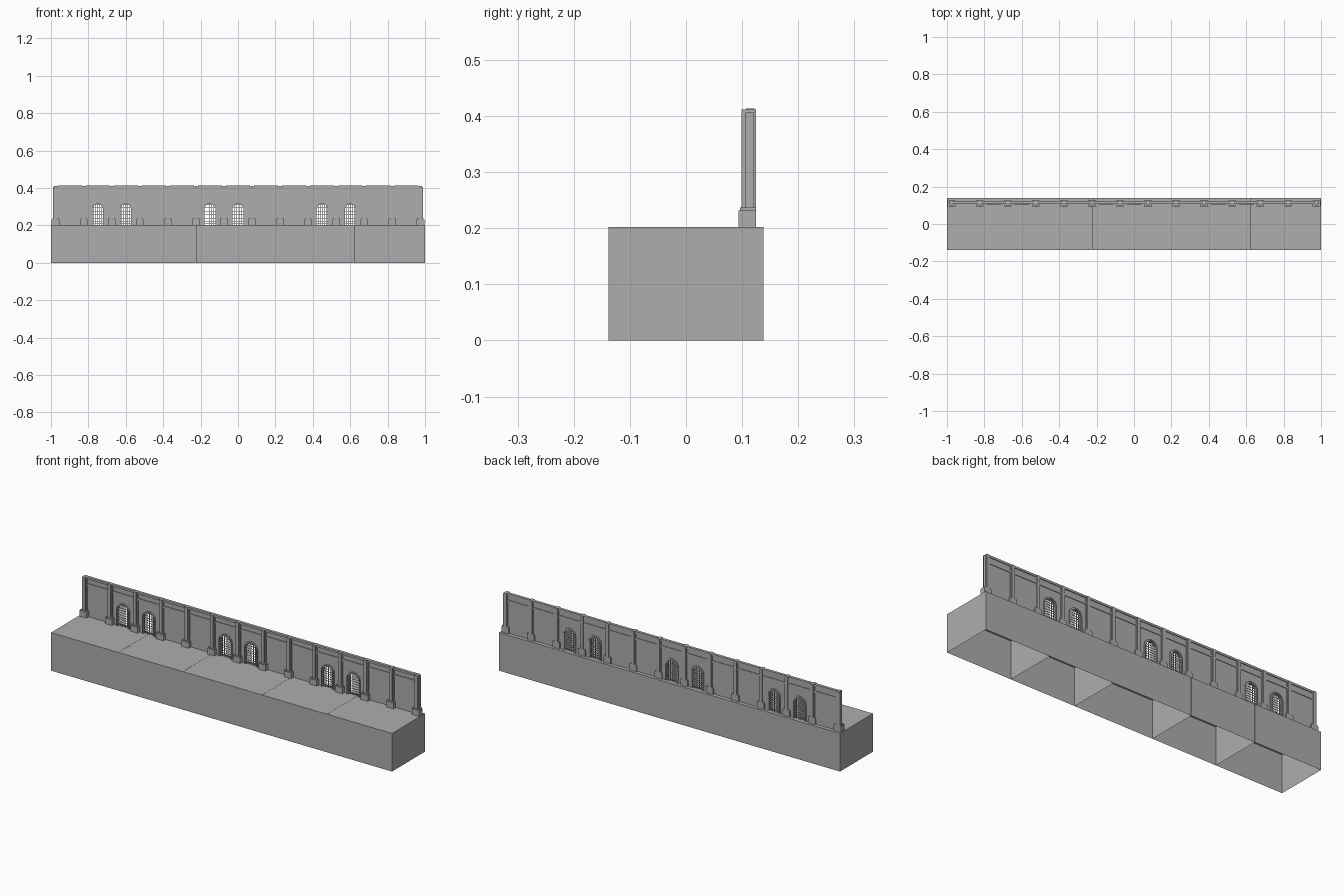
import bpy, bmesh, math

if "Cube" in bpy.data.objects:
    bpy.data.objects.remove(bpy.data.objects["Cube"])

# Dark grey stone
stone = bpy.data.materials.new("dark_stone")
stone.diffuse_color = (0.42, 0.42, 0.42, 1)
stone.use_nodes = True
stone.node_tree.nodes["Principled BSDF"].inputs["Base Color"].default_value = stone.diffuse_color

def make(name, bm):
    bmesh.ops.recalc_face_normals(bm, faces=bm.faces)
    me = bpy.data.meshes.new(name)
    bm.to_mesh(me)
    bm.free()
    me.materials.append(stone)
    ob = bpy.data.objects.new(name, me)
    bpy.context.collection.objects.link(ob)
    return ob

def prism(bm, pts, y0, y1):
    """Extrude an x-z outline from y0 to y1."""
    f = bm.faces.new([bm.verts.new((x, y0, z)) for x, z in pts])
    r = bmesh.ops.extrude_face_region(bm, geom=[f], use_keep_orig=True)
    for v in r['geom']:
        if isinstance(v, bmesh.types.BMVert):
            v.co.y = y1

def box(bm, x0, x1, y0, y1, z0, z1):
    prism(bm, [(x0, z0), (x1, z0), (x1, z1), (x0, z1)], y0, y1)

BASE, SPRING, PITCH = 0.20, 0.287, 0.15

def arch(cx, r, n=12):
    """Round-headed outline from bottom left to bottom right."""
    arc = [(cx - r * math.cos(math.pi * i / n), SPRING + r * math.sin(math.pi * i / n))
           for i in range(n + 1)]
    return [(cx - r, BASE)] + arc + [(cx + r, BASE)]

# Platform blocks, hollow underneath
edges = [-1, -0.605, -0.226, 0.238, 0.619, 1]
for i in range(5):
    bm = bmesh.new()
    g0 = 0.0004 if i > 0 else 0
    g1 = 0.0004 if i < 4 else 0
    box(bm, edges[i] + g0, edges[i + 1] - g1, -0.138, 0.138, 0, 0.202)
    bmesh.ops.recalc_face_normals(bm, faces=bm.faces)
    bottom = [f for f in bm.faces if f.calc_center_median().z < 0.001]
    bmesh.ops.delete(bm, geom=bottom, context='FACES_ONLY')
    make("platform_block_%d" % i, bm)

# Pillars: square plinth, backing strip and narrow shaft
for i in range(14):
    x = -0.975 + PITCH * i
    bm = bmesh.new()
    box(bm, x - 0.021, x + 0.021, 0.094, 0.125, BASE, 0.232)
    box(bm, x - 0.018, x + 0.018, 0.096, 0.125, 0.232, 0.237)
    box(bm, x - 0.013, x + 0.013, 0.106, 0.121, 0.237, 0.406)
    box(bm, x - 0.0085, x + 0.0085, 0.099, 0.125, 0.237, 0.412)
    make("pillar_%d" % i, bm)

# Wall panels, top rails and windows
for i in range(13):
    x = -0.9 + PITCH * i
    window = i % 4 in (1, 2)
    bm = bmesh.new()
    a, b, top = x - 0.065, x + 0.065, 0.405
    if window:
        prism(bm, [(a, BASE)] + arch(x, 0.034) + [(b, BASE), (b, top), (a, top)], 0.113, 0.118)
    else:
        box(bm, a, b, 0.113, 0.118, BASE, top)
    make("wall_panel_%d" % i, bm)

    # coping and ledge below it
    bm = bmesh.new()
    box(bm, a, b, 0.107, 0.122, 0.402, 0.413)
    box(bm, a, b, 0.109, 0.121, 0.368, 0.378)
    make("panel_rails_%d" % i, bm)

    if window:
        # stepped arched surround
        bm = bmesh.new()
        prism(bm, arch(x, 0.038) + arch(x, 0.033)[::-1], 0.105, 0.123)
        prism(bm, arch(x, 0.034) + arch(x, 0.029)[::-1], 0.109, 0.121)
        make("window_surround_%d" % i, bm)
        # lattice bars
        bm = bmesh.new()
        r, t = 0.030, 0.0012
        for k in range(-2, 3):
            dx = k * 0.0105
            h = SPRING + math.sqrt(r * r - dx * dx)
            box(bm, x + dx - t, x + dx + t, 0.114, 0.117, BASE, h)
        for k in range(9):
            z = 0.210 + k * 0.0125
            w = r if z < SPRING else math.sqrt(max(r * r - (z - SPRING) ** 2, 0))
            box(bm, x - w, x + w, 0.1145, 0.1165, z - t, z + t)
        make("window_lattice_%d" % i, bm)
